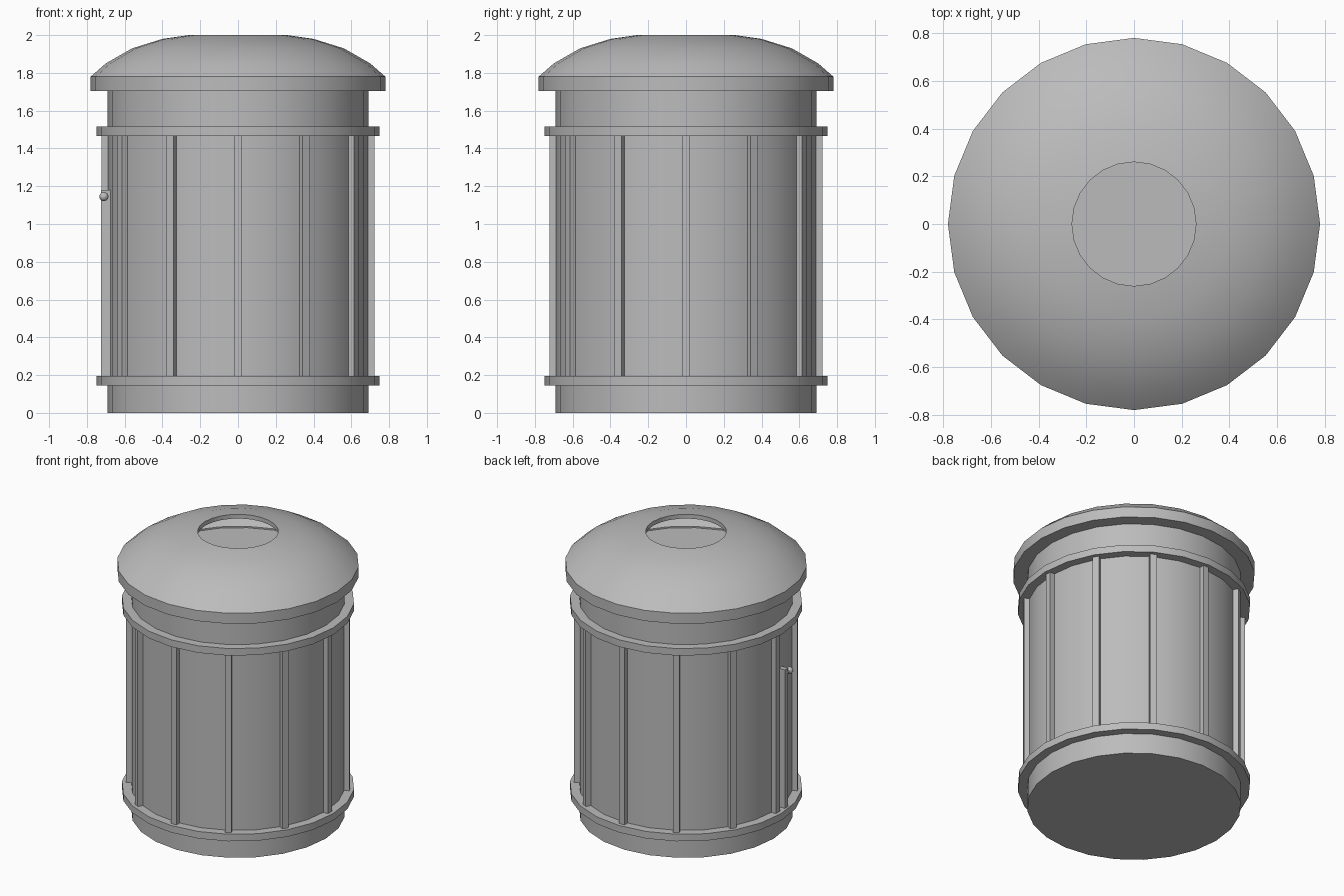
import bpy, bmesh, math
from mathutils import Matrix

cube = bpy.data.objects.get("Cube")
if cube:
    bpy.data.objects.remove(cube)

grey = bpy.data.materials.new("plain grey")
grey.use_nodes = True
colour = (0.5, 0.5, 0.5, 1)
grey.diffuse_color = colour
grey.node_tree.nodes["Principled BSDF"].inputs["Base Color"].default_value = colour

SIDES = 24


def finish(name, bm, smooth=True):
    bmesh.ops.recalc_face_normals(bm, faces=bm.faces)
    mesh = bpy.data.meshes.new(name)
    bm.to_mesh(mesh)
    bm.free()
    obj = bpy.data.objects.new(name, mesh)
    mesh.materials.append(grey)
    bpy.context.collection.objects.link(obj)
    if smooth:
        bpy.ops.object.select_all(action="DESELECT")
        obj.select_set(True)
        bpy.context.view_layer.objects.active = obj
        bpy.ops.object.shade_smooth_by_angle(angle=math.radians(35))
    return obj


def lathe(name, profile):
    """Spin a closed (radius, height) outline about z."""
    bm = bmesh.new()
    rings = []
    for i in range(SIDES):
        a = math.tau * i / SIDES
        rings.append([bm.verts.new((r * math.cos(a), r * math.sin(a), z))
                      for r, z in profile])
    n = len(profile)
    for i in range(SIDES):
        a, b = rings[i], rings[(i + 1) % SIDES]
        for j in range(n):
            k = (j + 1) % n
            bm.faces.new((a[j], b[j], b[k], a[k]))
    return finish(name, bm)


def add_box(bm, low, high, turn=0):
    size = [h - l for l, h in zip(low, high)]
    mid = [(h + l) / 2 for l, h in zip(low, high)]
    bmesh.ops.create_cube(bm, size=1, matrix=Matrix.Rotation(turn, 4, "Z")
                          @ Matrix.Translation(mid) @ Matrix.Diagonal((*size, 1)))


# Main drum, closed at both ends
bm = bmesh.new()
bmesh.ops.create_cone(bm, cap_ends=True, segments=SIDES, radius1=0.69, radius2=0.69,
                      depth=1.71, matrix=Matrix.Translation((0, 0, 0.855)))
finish("body", bm)

# Hoops above and below the ribs
for name, z in (("lower_hoop", 0.145), ("upper_hoop", 1.465)):
    lathe(name, [(0.67, z), (0.75, z), (0.75, z + 0.05), (0.67, z + 0.05)])

# Hollow domed lid with a round opening
dome = [(0.78, 1.78), (0.70, 1.85), (0.56, 1.93), (0.40, 1.98), (0.26, 2.0)]
inner = [(r - 0.03 if r > 0.5 else r, z - 0.03) for r, z in reversed(dome)]
lathe("lid", [(0.68, 1.705), (0.78, 1.705)] + dome + inner + [(0.68, 1.72)])

# Upright ribs
bm = bmesh.new()
for i in range(12):
    add_box(bm, (0.65, -0.022, 0.19), (0.723, 0.022, 1.47), i * math.tau / 12)
finish("ribs", bm, smooth=False)

# Door latch strip and its knob
bm = bmesh.new()
add_box(bm, (-0.725, -0.11, 0.19), (-0.67, -0.075, 1.18))
finish("latch_strip", bm, smooth=False)

bm = bmesh.new()
bmesh.ops.create_cone(bm, cap_ends=True, segments=12, radius1=0.012, radius2=0.012, depth=0.05,
                      matrix=Matrix.Translation((-0.71, -0.125, 1.145))
                      @ Matrix.Rotation(math.pi / 2, 4, "X"))
bmesh.ops.create_uvsphere(bm, u_segments=12, v_segments=8, radius=0.024,
                          matrix=Matrix.Translation((-0.71, -0.15, 1.145)))
finish("latch_knob", bm)
